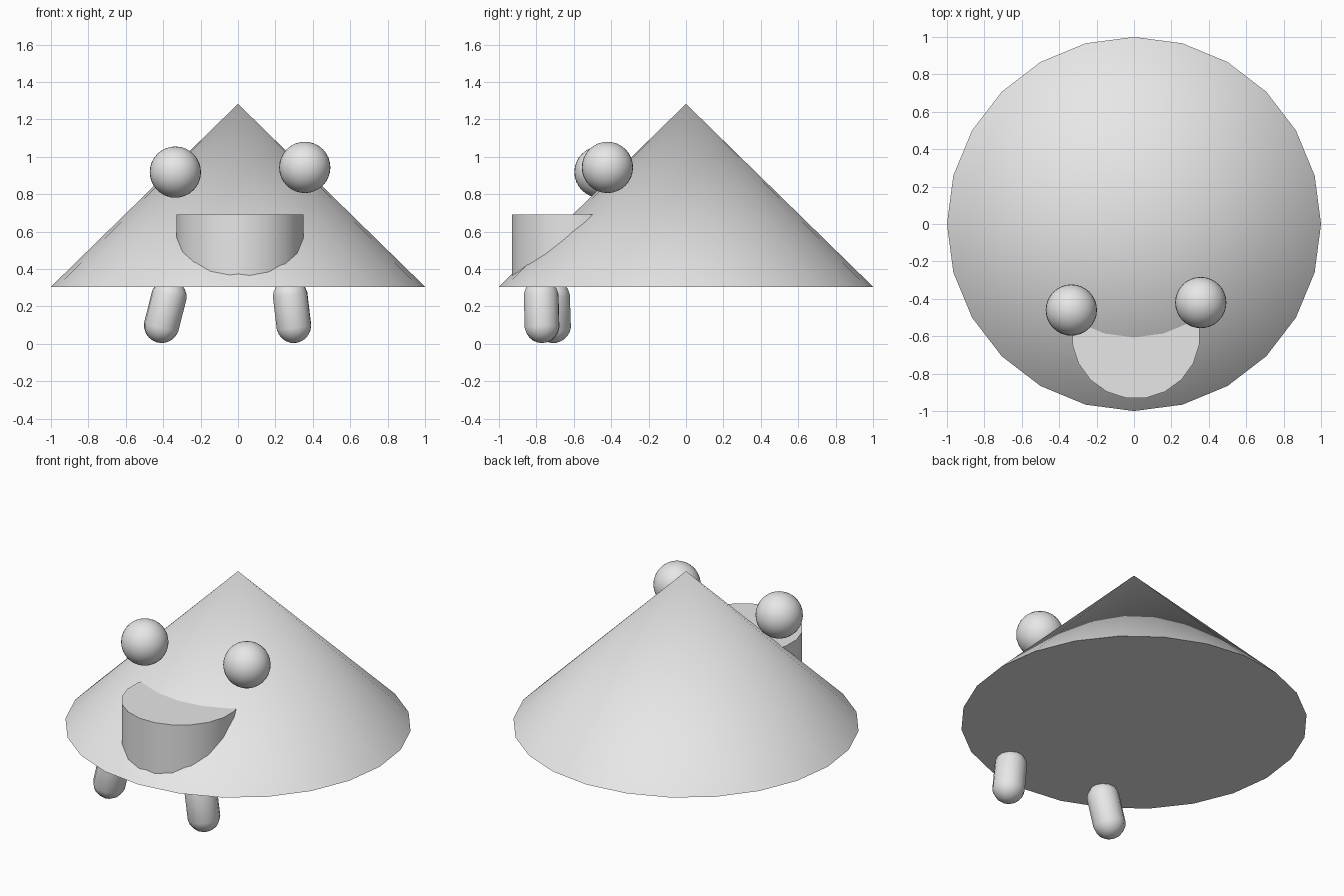
import bpy
import bmesh
import math
from mathutils import Matrix, Vector

cube = bpy.data.objects.get("Cube")
if cube:
    bpy.data.objects.remove(cube, do_unlink=True)

GREY = (0.8, 0.8, 0.8, 1.0)
grey = bpy.data.materials.new("light_grey")
grey.use_nodes = True
grey.diffuse_color = GREY
grey.node_tree.nodes["Principled BSDF"].inputs["Base Color"].default_value = GREY


def finish(name):
    """Name, colour and smooth the active object."""
    ob = bpy.context.active_object
    ob.name = ob.data.name = name
    ob.data.materials.append(grey)
    bpy.ops.object.shade_smooth_by_angle(angle=math.radians(35))
    return ob


def eye(name, location):
    bpy.ops.mesh.primitive_uv_sphere_add(segments=32, ring_count=16, radius=0.137, location=location)
    finish(name)


def leg(name, foot, top, radius=0.096):
    """Capsule whose end caps are centred on foot and top."""
    foot, top = Vector(foot), Vector(top)
    axis = top - foot
    bm = bmesh.new()
    bmesh.ops.create_uvsphere(bm, u_segments=12, v_segments=11, radius=radius)
    for v in bm.verts:
        if v.co.z > 0:
            v.co.z += axis.length
    turn = axis.to_track_quat('Z', 'Y').to_matrix().to_4x4()
    bmesh.ops.transform(bm, matrix=Matrix.Translation(foot) @ turn, verts=bm.verts)
    mesh = bpy.data.meshes.new(name)
    bm.to_mesh(mesh)
    bm.free()
    ob = bpy.data.objects.new(name, mesh)
    bpy.context.collection.objects.link(ob)
    bpy.ops.object.select_all(action='DESELECT')
    ob.select_set(True)
    bpy.context.view_layer.objects.active = ob
    finish(name)


# Conical body with a closed flat base
base, tip = 0.305, 1.283
bpy.ops.mesh.primitive_cone_add(vertices=24, radius1=1, radius2=0, depth=tip - base,
                                location=(0, 0, (base + tip) / 2))
finish("body")

# Mouth: upright drum sunk into the front slope
low, high = 0.33, 0.69
bpy.ops.mesh.primitive_cylinder_add(vertices=20, radius=0.344, depth=high - low,
                                    location=(0.01, -0.59, (low + high) / 2),
                                    rotation=(0, 0, math.pi / 20))
finish("mouth")

# Eyes
eye("right_eye", (-0.335, -0.46, 0.918))
eye("left_eye", (0.357, -0.42, 0.943))

# Legs
leg("right_leg", (-0.408, -0.71, 0.1), (-0.37, -0.715, 0.25))
leg("left_leg", (0.298, -0.77, 0.1), (0.28, -0.774, 0.25))
